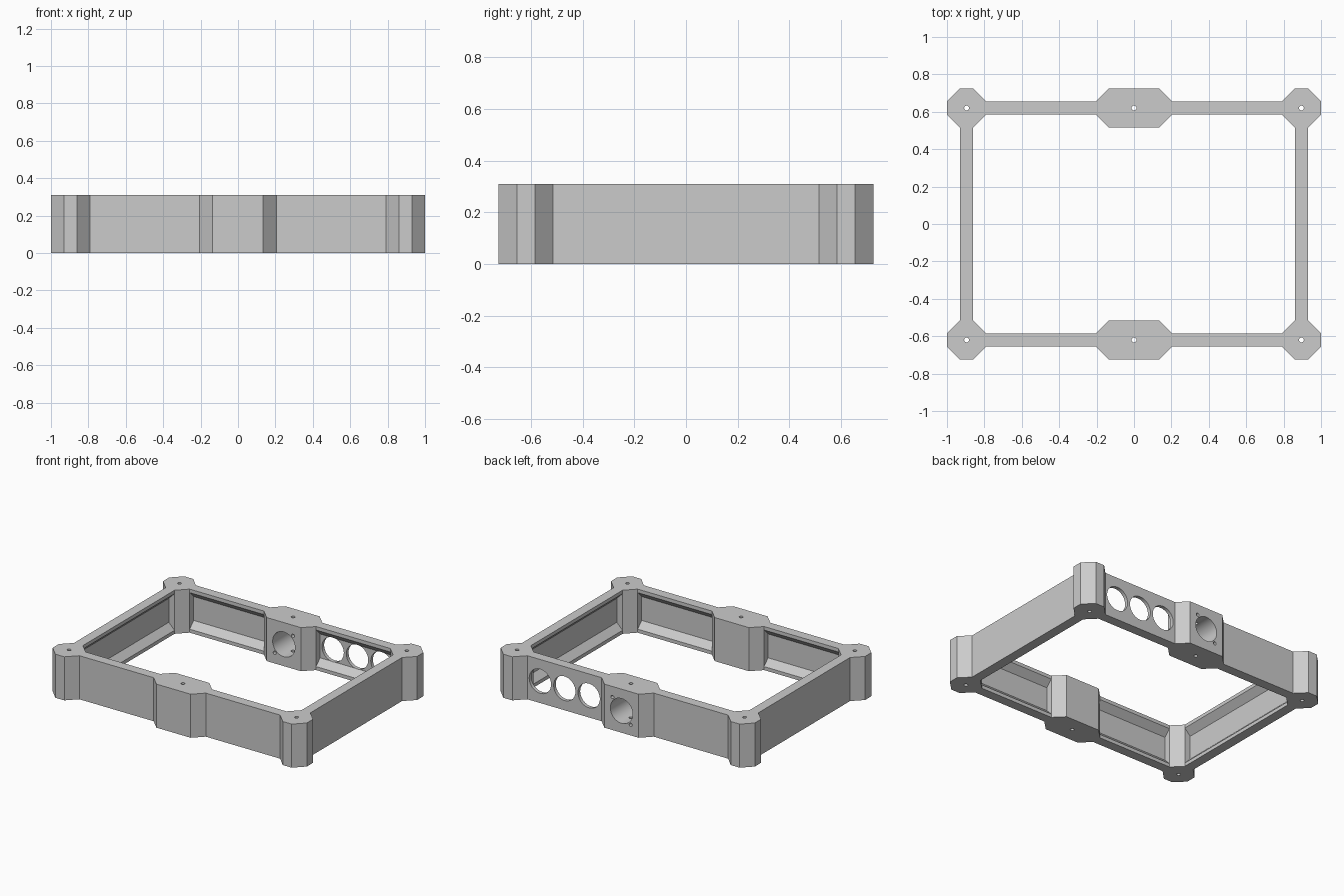
import bpy, bmesh, math
from mathutils import Matrix, Vector

old = bpy.data.objects.get("Cube")
if old:
    bpy.data.objects.remove(old, do_unlink=True)

H = 0.31             # frame height
PX, PY = 0.895, 0.62 # post centres
R, F = 0.105, 0.035  # post half width, half flat (= half wall thickness)
BLOCK = 0.205        # half length of the middle blocks
LIP, DEPTH = 0.025, 0.045

grey = bpy.data.materials.new("plain grey")
grey.use_nodes = True
COLOUR = (0.6, 0.6, 0.6, 1)
grey.diffuse_color = COLOUR
grey.node_tree.nodes["Principled BSDF"].inputs["Base Color"].default_value = COLOUR


def prism(name, points, direction, matrix):
    """Extrude a closed outline of 3D points along a direction."""
    bm = bmesh.new()
    face = bm.faces.new([bm.verts.new(p) for p in points])
    ext = bmesh.ops.extrude_face_region(bm, geom=[face], use_keep_orig=True)
    verts = [v for v in ext["geom"] if isinstance(v, bmesh.types.BMVert)]
    bmesh.ops.translate(bm, verts=verts, vec=Vector(direction))
    bmesh.ops.transform(bm, matrix=matrix, verts=bm.verts)
    bmesh.ops.recalc_face_normals(bm, faces=bm.faces)
    mesh = bpy.data.meshes.new(name)
    bm.to_mesh(mesh)
    bm.free()
    mesh.materials.append(grey)
    obj = bpy.data.objects.new(name, mesh)
    bpy.context.collection.objects.link(obj)
    return obj


def select(obj):
    bpy.ops.object.select_all(action="DESELECT")
    obj.select_set(True)
    bpy.context.view_layer.objects.active = obj


def drill(obj, centre, radius, axis="Z", sides=48):
    """Cut a round through hole."""
    turn = (math.pi / 2, 0, 0) if axis == "Y" else (0, 0, 0)
    bpy.ops.mesh.primitive_cylinder_add(vertices=sides, radius=radius, depth=1,
                                        location=centre, rotation=turn)
    cutter = bpy.context.object
    cutter.hide_render = True
    cutter.data.materials.append(grey)
    select(obj)
    mod = obj.modifiers.new("hole", "BOOLEAN")
    mod.operation, mod.solver, mod.object = "DIFFERENCE", "EXACT", cutter
    bpy.ops.object.modifier_apply(modifier=mod.name)
    bpy.data.objects.remove(cutter, do_unlink=True)


def chamfered_column(name, x, y, half):
    """Upright column with cut corners and a screw hole down the middle."""
    c = half - (R - F)
    outline = [(half, -F), (half, F), (c, R), (-c, R),
               (-half, F), (-half, -F), (-c, -R), (c, -R)]
    obj = prism(name, [(px, py, 0) for px, py in outline], (0, 0, H),
                Matrix.Translation((x, y, 0)))
    drill(obj, (x, y, H / 2), 0.013, sides=24)
    return obj


def channel_wall(name, length, x, y, angle):
    """Wall with a flat outside and a bevelled channel on its inside."""
    w = 2 * F
    profile = [(0, 0), (w, 0), (w, LIP), (w - DEPTH, LIP + DEPTH),
               (w - DEPTH, H - LIP - DEPTH), (w, H - LIP), (w, H), (0, H)]
    place = Matrix.Translation((x, y, 0)) @ Matrix.Rotation(math.radians(angle), 4, "Z")
    return prism(name, [(-length / 2, t, z) for t, z in profile], (length, 0, 0), place)


parts = []

# corner posts and middle blocks
blocks = {}
for end, sy in (("front", -1), ("back", 1)):
    for side, sx in (("left", 1), ("right", -1)):
        parts.append(chamfered_column(f"{end}_{side}_post", sx * PX, sy * PY, R))
    blocks[end] = chamfered_column(f"{end}_middle_block", 0, sy * PY, BLOCK)
    parts.append(blocks[end])

# front and back walls, each in two halves
walls = {}
inner, outer = BLOCK, PX - R
mid = (inner + outer) / 2
for end, sy, angle in (("front", -1, 0), ("back", 1, 180)):
    for side, sx in (("left", 1), ("right", -1)):
        wall = channel_wall(f"{end}_{side}_wall", outer - inner,
                            sx * mid, sy * (PY + F), angle)
        walls[end, side] = wall
        parts.append(wall)

# side walls
for side, sx, angle in (("left", 1, 90), ("right", -1, 270)):
    parts.append(channel_wall(f"{side}_side_wall", 2 * (PY - R),
                              sx * (PX + F), 0, angle))

# three round openings in one back wall
for i in (-1, 0, 1):
    drill(walls["back", "left"], (mid + i * 0.192, PY, H / 2), 0.086, "Y", 64)

# large bore and two diagonal screw holes in the back block
drill(blocks["back"], (0, PY, H / 2), 0.088, "Y", 64)
for s in (-1, 1):
    drill(blocks["back"], (s * 0.072, PY, H / 2 + s * 0.08), 0.012, "Y", 24)

# smooth round holes, keep hard edges
for obj in parts:
    select(obj)
    bpy.ops.object.shade_smooth_by_angle(angle=math.radians(30))
